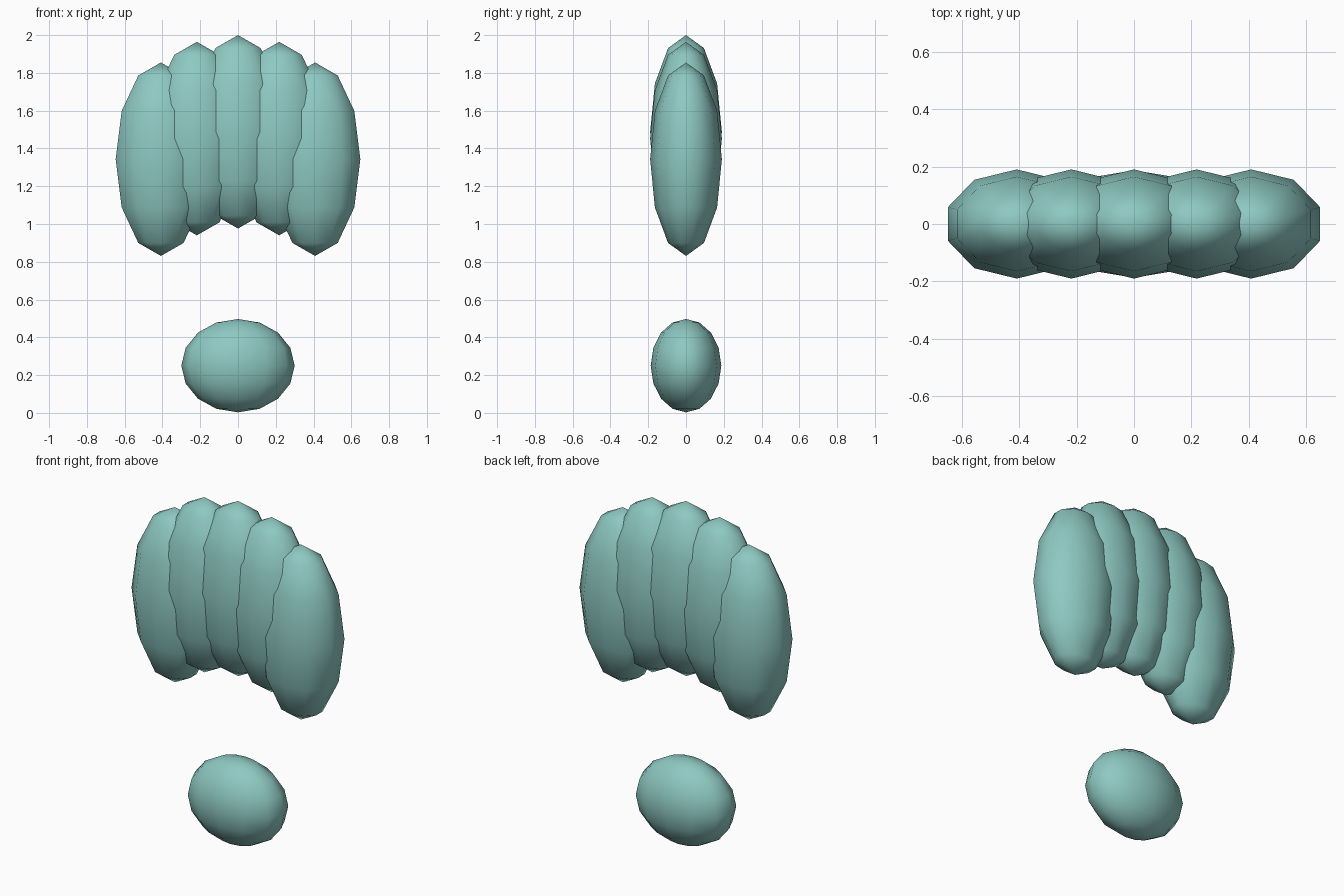
import bpy
import bmesh
from math import radians
from mathutils import Matrix

cube = bpy.data.objects.get("Cube")
if cube:
    bpy.data.objects.remove(cube, do_unlink=True)

# Single soft teal colour
teal = bpy.data.materials.new("soft_teal")
teal.use_nodes = True
color = (0.27, 0.58, 0.54, 1.0)
teal.diffuse_color = color
teal.node_tree.nodes["Principled BSDF"].inputs["Base Color"].default_value = color


def ellipsoid(name, center, radii, segments, rings):
    """Smooth low-poly ellipsoid with poles on z and a meridian on the y axis."""
    bm = bmesh.new()
    bmesh.ops.create_uvsphere(bm, u_segments=segments, v_segments=rings, radius=1)
    # Turn so that one meridian lies exactly on +y
    rim = max(bm.verts, key=lambda v: v.co.y - abs(v.co.z))
    angle = radians(90) - Matrix.Identity(2).col[0].angle_signed(rim.co.xy) * -1
    bmesh.ops.rotate(bm, verts=bm.verts, matrix=Matrix.Rotation(angle, 3, 'Z'))
    bmesh.ops.scale(bm, verts=bm.verts, vec=radii)
    for face in bm.faces:
        face.smooth = True
    mesh = bpy.data.meshes.new(name)
    bm.to_mesh(mesh)
    bm.free()
    mesh.materials.append(teal)
    obj = bpy.data.objects.new(name, mesh)
    obj.location = center
    bpy.context.collection.objects.link(obj)
    return obj


# Heel pad at the bottom
ellipsoid("heel_pad", (0, 0, 0.25), (0.30, 0.187, 0.247), 12, 8)

# Fan of five tall overlapping lobes
lobe_size = (0.252, 0.19, 0.512)
ellipsoid("middle_lobe", (0, 0, 1.488), lobe_size, 10, 6)
for label, x, z in (("inner", 0.218, 1.452), ("outer", 0.408, 1.343)):
    for side, sign in (("left", 1), ("right", -1)):
        ellipsoid(f"{side}_{label}_lobe", (sign * x, 0, z), lobe_size, 10, 6)
